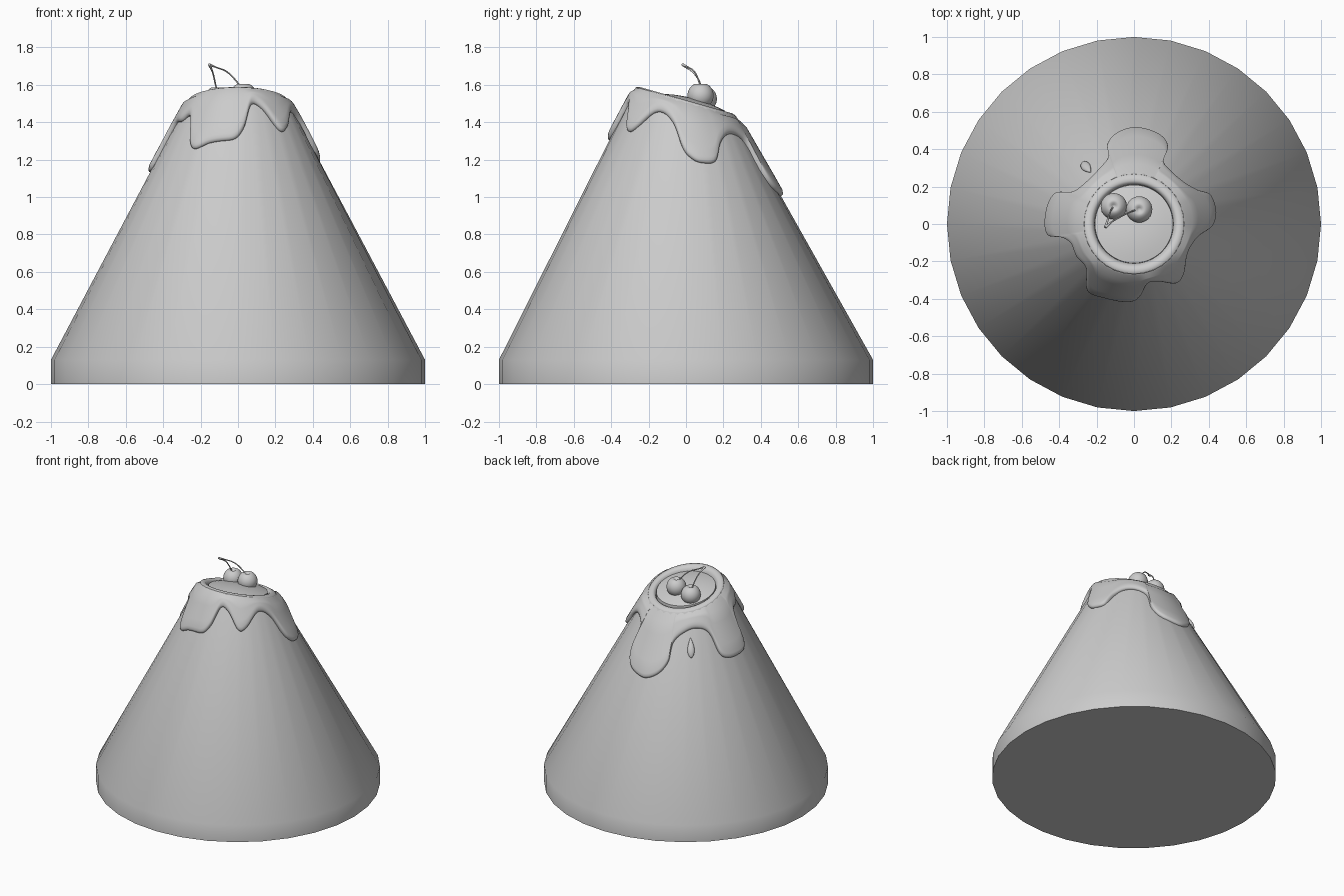
import bpy, bmesh, math
from mathutils import Vector

if "Cube" in bpy.data.objects:
    bpy.data.objects.remove(bpy.data.objects["Cube"])

TOP_R = 0.27


def plane(y):
    # slanted summit plane
    return 1.512 - 0.285 * y


def on_cone(r, a, h=0.0):
    # point on the lopsided cone flank, lifted by h along its normal
    top = plane(TOP_R * math.sin(a))
    z = 0.13 + (1 - r) / (1 - TOP_R) * (top - 0.13)
    return Vector((math.cos(a) * (r + 0.89 * h), math.sin(a) * (r + 0.89 * h), z + 0.45 * h))


def on_top(r, a, dz):
    y = r * math.sin(a)
    return Vector((r * math.cos(a), y, plane(y) + dz))


def finish(name, bm, angle=40):
    bmesh.ops.recalc_face_normals(bm, faces=bm.faces)
    me = bpy.data.meshes.new(name)
    bm.to_mesh(me)
    bm.free()
    me.shade_smooth()
    me.set_sharp_from_angle(angle=math.radians(angle))
    ob = bpy.data.objects.new(name, me)
    bpy.context.collection.objects.link(ob)
    return ob


def loft(name, rings, cap_start=False, cap_end=False, angle=40):
    bm = bmesh.new()
    rows = [[bm.verts.new(p) for p in ring] for ring in rings]
    n = len(rows[0])
    for lo, hi in zip(rows, rows[1:]):
        for i in range(n):
            j = (i + 1) % n
            bm.faces.new((lo[i], lo[j], hi[j], hi[i]))
    if cap_start:
        bm.faces.new(rows[0][::-1])
    if cap_end:
        bm.faces.new(rows[-1])
    return finish(name, bm, angle)


# Mountain body: 32-sided cone with a short upright foot
A = [2 * math.pi * i / 32 for i in range(32)]
loft("mountain", [
    [Vector((math.cos(a), math.sin(a), 0)) for a in A],
    [on_cone(1.0, a) for a in A],
    [on_cone(TOP_R, a, -0.003) for a in A],
    [on_top(0.22, a, -0.06) for a in A]], True, True)

# Icing outline seen from above, smoothed into a closed spline
P = [(.425, .02), (.43, .08), (.40, .155), (.33, .18), (.26, .22), (.19, .28), (.155, .33),
     (.178, .40), (.16, .45), (.10, .49), (0, .51), (-.09, .48), (-.14, .42), (-.135, .35),
     (-.19, .28), (-.25, .22), (-.32, .17), (-.41, .165), (-.455, .10), (-.47, 0),
     (-.45, -.06), (-.38, -.07), (-.33, -.10), (-.30, -.17), (-.25, -.23), (-.245, -.35),
     (-.15, -.39), (-.03, -.41), (.03, -.38), (.07, -.31), (.13, -.30), (.22, -.31),
     (.26, -.26), (.28, -.15), (.33, -.07), (.40, -.02)]
outline = []
for i in range(len(P)):
    p0, p1, p2, p3 = (Vector(P[(i + k) % len(P)]) for k in (-1, 0, 1, 2))
    for s in range(6):
        t = s / 6
        outline.append(0.5 * (2 * p1 + (p2 - p0) * t + (2 * p0 - 5 * p1 + 4 * p2 - p3) * t * t
                              + (3 * p1 - p0 - 3 * p2 + p3) * t ** 3))
polar = [(p.length, math.atan2(p.y, p.x)) for p in outline]

# Icing: raised rim round the crater, then drips down the flank
rings = [[on_top(r, a, dz) for R, a in polar]
         for r, dz in ((.208, -.055), (.211, -.02), (.219, -.003), (.232, .006), (.248, .006), (.264, .0), (.275, -.014))]
for s in (.12, .35, .6, .8):
    rings.append([on_cone(TOP_R + .012 + s * (R - .028 - TOP_R), a, .016 + .006 * s) for R, a in polar])
for d, h in ((.014, .021), (.006, .016), (.001, .009), (0, 0), (.001, -.012)):
    rings.append([on_cone(R - d, a, h) for R, a in polar])
loft("icing", rings, angle=60)

# Filling: domed pool in the crater
B = [2 * math.pi * i / 48 for i in range(48)]


def pool(r, a, dz=0):
    y = r * math.sin(a)
    return Vector((r * math.cos(a), y, 1.505 - 0.21 * y + 0.032 * (1 - (r / .21) ** 2) + dz))


loft("filling", [[pool(.211, a, -.04) for a in B]] + [[pool(r, a) for a in B] for r in (.209, .17, .12, .07, .02)],
     False, True)

# Loose drop on the back flank
drop = []
for k in range(15):
    t = k / 14
    w = .03 * math.sin(math.pi * t) ** .7 * (.35 + .65 * t) * 1.15 + .0005
    r = .36 + .07 * t
    drop.append([on_cone(r, math.radians(130) + w * math.cos(b) / r, w * .65 * math.sin(b))
                 for b in (2 * math.pi * i / 20 for i in range(20))])
loft("loose_drop", drop, True, True, 70)


# Cherries: spheres with a dimple under the stem
def cherry(name, c, R=.07):
    bm = bmesh.new()
    bmesh.ops.create_uvsphere(bm, u_segments=32, v_segments=20, radius=R)
    for v in bm.verts:
        d = math.hypot(v.co.x, v.co.y) / R
        if v.co.z > 0:
            v.co.z -= .022 * math.exp(-(d / .25) ** 2)
        v.co += Vector(c)
    finish(name, bm, 80)


cherry("cherry_right", (.028, .078, 1.543))
cherry("cherry_left", (-.108, .095, 1.525))


# Stems: tapered curves meeting at one tip
def stem(name, pts):
    cu = bpy.data.curves.new(name, 'CURVE')
    cu.dimensions = '3D'
    cu.bevel_depth = .0045
    cu.bevel_resolution = 3
    cu.use_fill_caps = True
    sp = cu.splines.new('BEZIER')
    sp.bezier_points.add(len(pts) - 1)
    for i, (b, p) in enumerate(zip(sp.bezier_points, pts)):
        b.co = p
        b.handle_left_type = b.handle_right_type = 'AUTO'
        b.radius = 1.7 if i == len(pts) - 1 else .9
    bpy.context.collection.objects.link(bpy.data.objects.new(name, cu))


stem("stem_right", [(.02, .078, 1.58), (-.005, .07, 1.615), (-.06, .045, 1.67), (-.12, .01, 1.695), (-.153, -.018, 1.708)])
stem("stem_left", [(-.112, .09, 1.565), (-.122, .075, 1.61), (-.135, .04, 1.665), (-.153, -.018, 1.708)])
